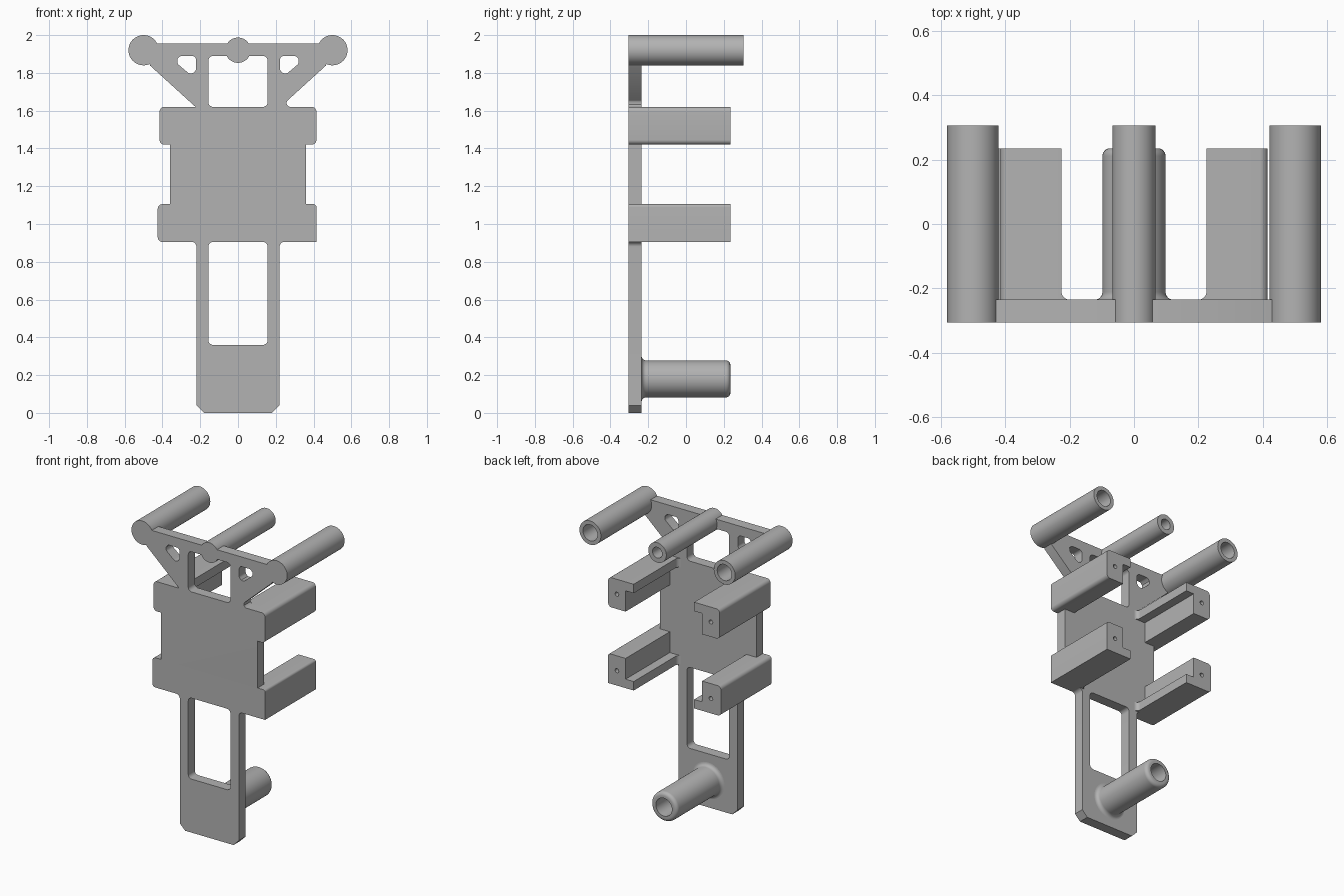
import bpy, bmesh
from math import pi, sin, cos, radians
from mathutils import Vector, Matrix

if "Cube" in bpy.data.objects:
    bpy.data.objects.remove(bpy.data.objects["Cube"])

grey = bpy.data.materials.new("plain_grey")
grey.use_nodes = True
colour = (0.45, 0.45, 0.45, 1)
grey.diffuse_color = colour
grey.node_tree.nodes["Principled BSDF"].inputs["Base Color"].default_value = colour

FRONT, SHEET, POST_END, TUBE_END = -0.305, -0.235, 0.235, 0.305


def finish(name, bm):
    bmesh.ops.remove_doubles(bm, verts=bm.verts, dist=1e-5)
    bmesh.ops.recalc_face_normals(bm, faces=bm.faces)
    mesh = bpy.data.meshes.new(name)
    bm.to_mesh(mesh)
    bm.free()
    mesh.materials.append(grey)
    obj = bpy.data.objects.new(name, mesh)
    bpy.context.collection.objects.link(obj)
    bpy.ops.object.select_all(action='DESELECT')
    obj.select_set(True)
    bpy.context.view_layer.objects.active = obj
    bpy.ops.object.shade_smooth_by_angle(angle=radians(35))
    return obj


def rounded(corners, steps=6):
    """Fillet each (x, z, radius) corner of a polygon."""
    out = []
    for i, (x, z, r) in enumerate(corners):
        p = Vector((x, z))
        if r == 0:
            out.append(p)
            continue
        a = (Vector(corners[i - 1][:2]) - p).normalized()
        b = (Vector(corners[(i + 1) % len(corners)][:2]) - p).normalized()
        half = a.angle(b) / 2
        centre = p + (a + b).normalized() * r / sin(half)
        reach = r * cos(half) / sin(half)
        start, end = p + a * reach - centre, p + b * reach - centre
        for k in range(steps + 1):
            d = start.lerp(end, k / steps).normalized() * r
            out.append(centre + d)
    return out


def circle(x, z, r, n=20):
    return [Vector((x + r * cos(2 * pi * k / n), z + r * sin(2 * pi * k / n))) for k in range(n)]


def extrude(name, loops, lo, hi, along_y=True):
    """Extrude an outline with holes along y, or along z."""
    curve = bpy.data.curves.new(name, 'CURVE')
    curve.dimensions, curve.fill_mode = '2D', 'BOTH'
    curve.extrude = (hi - lo) / 2
    for loop in loops:
        s = curve.splines.new('POLY')
        s.points.add(len(loop) - 1)
        for pt, v in zip(s.points, loop):
            pt.co = (v.x, v.y, 0, 1)
        s.use_cyclic_u = True
    helper = bpy.data.objects.new(name + "_outline", curve)
    bpy.context.collection.objects.link(helper)
    bpy.context.view_layer.update()
    mesh = bpy.data.meshes.new_from_object(helper.evaluated_get(bpy.context.evaluated_depsgraph_get()))
    bpy.data.objects.remove(helper)
    bm = bmesh.new()
    bm.from_mesh(mesh)
    bpy.data.meshes.remove(mesh)
    mid = (lo + hi) / 2
    place = Matrix.Translation((0, mid, 0)) @ Matrix.Rotation(pi / 2, 4, 'X') if along_y \
        else Matrix.Translation((0, 0, mid))
    bmesh.ops.transform(bm, matrix=place, verts=bm.verts)
    return finish(name, bm)


def lathe(name, x, z, profile):
    """Turn (radius, y) points about an axis along y."""
    bm = bmesh.new()
    vs = [bm.verts.new((x + r, y, z)) for r, y in profile]
    es = [bm.edges.new(e) for e in zip(vs, vs[1:])]
    bmesh.ops.spin(bm, geom=vs + es, cent=(x, 0, z), axis=(0, 1, 0), angle=2 * pi, steps=48)
    return finish(name, bm)


# Back sheet with its windows and wings
outline = rounded([
    (-0.18, 0, 0), (0.18, 0, 0), (0.22, 0.04, 0), (0.22, 0.905, 0.025),
    (0.415, 0.905, 0), (0.415, 1.105, 0.015), (0.36, 1.105, 0), (0.36, 1.42, 0),
    (0.415, 1.42, 0.025), (0.415, 1.62, 0.025), (0.225, 1.62, 0.02), (0.465, 1.838, 0),
    (0.5, 1.92, 0), (0.43, 1.955, 0), (-0.43, 1.955, 0), (-0.5, 1.92, 0), (-0.465, 1.838, 0),
    (-0.225, 1.62, 0), (-0.415, 1.62, 0.025), (-0.415, 1.42, 0.025), (-0.36, 1.42, 0),
    (-0.36, 1.105, 0), (-0.425, 1.105, 0.025), (-0.425, 0.905, 0.025), (-0.22, 0.905, 0.025),
    (-0.22, 0.04, 0)])


def window(low, high):
    w, r = 0.157, 0.025
    return rounded([(-w, low, r), (w, low, r), (w, high, r), (-w, high, r)])


def wing_hole(s):
    return rounded([(s * 0.222, 1.765, 0.027), (s * 0.222, 1.89, 0.022), (s * 0.37, 1.89, 0.027)])


extrude("back_sheet", [outline, window(0.36, 0.905), window(1.62, 1.89),
                       wing_hole(-1), wing_hole(1)], FRONT, SHEET)

# Four stepped corner posts, each with a screw hole and a fillet at its root
INNER, STEP, LIP = 0.225, 0.285, 0.06
for side, s in (("left", 1), ("right", -1)):
    for level, edge, t in (("upper", 1.62, -1), ("lower", 0.905, 1)):
        lower = level == "lower"
        outer = 0.425 if lower and s < 0 else 0.415
        r_edge, r_far = (0, 0.015) if lower and s > 0 else (0.025, 0.025)
        far = edge + t * 0.2
        profile = rounded([
            (s * INNER, edge, 0), (s * outer, edge, r_edge), (s * outer, far, r_far),
            (s * STEP, far, 0), (s * STEP, edge + t * LIP, 0), (s * INNER, edge + t * LIP, 0)])
        hole = circle(s * 0.35, edge + t * 0.1, 0.014)
        extrude(f"{side}_{level}_post", [profile, hole], SHEET, POST_END)
        r = 0.025
        arc = [Vector((s * (INNER - r + r * sin(a)), SHEET + r - r * cos(a)))
               for a in [k * pi / 12 for k in range(7)]]
        extrude(f"{side}_{level}_post_fillet", [arc + [Vector((s * INNER, SHEET))]],
                min(edge, edge + t * LIP), max(edge, edge + t * LIP), along_y=False)

# Three hollow tubes along the top
for name, x, r, bore in (("left_tube", 0.5, 0.08, 0.054), ("right_tube", -0.5, 0.08, 0.054),
                         ("middle_tube", 0, 0.067, 0.036)):
    lathe(name, x, 1.92, [(0, FRONT), (r, FRONT), (r, TUBE_END), (bore, TUBE_END),
                          (bore, SHEET), (0, SHEET)])

# Hollow peg at the bottom with a rounded rim and a filleted root
R, f = 0.098, 0.024
steps = [k * pi / 12 for k in range(7)]
root = [(R + f - f * sin(a), SHEET + f - f * cos(a)) for a in steps]
rim = [(R - f + f * cos(a), POST_END - f + f * sin(a)) for a in steps]
lathe("bottom_peg", 0, 0.18, root + rim + [(0.06, POST_END), (0.06, SHEET), (0, SHEET)])
